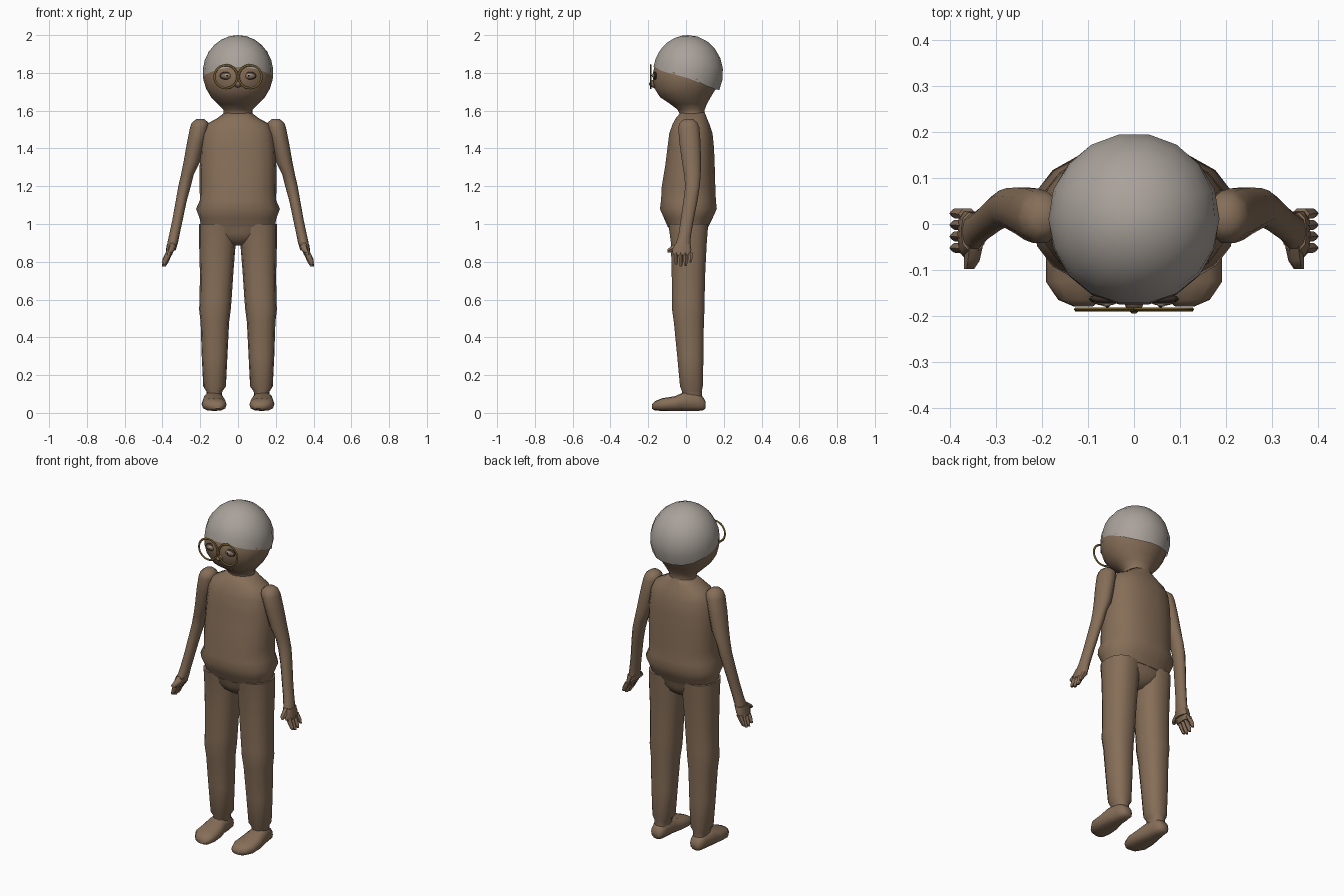
import bpy, bmesh, math


def material(name, rgb):
    m = bpy.data.materials.new(name)
    m.diffuse_color = (*rgb, 1.0)
    return m


BROWN = material("warm_brown", (0.24, 0.157, 0.098))
GREY = material("hair_grey", (0.40, 0.36, 0.325))
BRASS = material("dark_brass", (0.15, 0.098, 0.025))
DARK = material("dark_eye", (0.04, 0.028, 0.02))


def finish(bm, name, mat, mirror=False, angle=55):
    bmesh.ops.recalc_face_normals(bm, faces=bm.faces)
    me = bpy.data.meshes.new(name)
    bm.to_mesh(me)
    bm.free()
    me.materials.append(mat)
    ob = bpy.data.objects.new(name, me)
    bpy.context.collection.objects.link(ob)
    bpy.ops.object.select_all(action='DESELECT')
    ob.select_set(True)
    bpy.context.view_layer.objects.active = ob
    bpy.ops.object.shade_smooth_by_angle(angle=math.radians(angle))
    if mirror:
        ob.modifiers.new("mirror", 'MIRROR').use_mirror_merge = False
    return ob


def bridge(bm, rings):
    n = len(rings[0])
    for r, s in zip(rings, rings[1:]):
        for i in range(n):
            j = (i + 1) % n
            bm.faces.new((r[i], r[j], s[j], s[i]))


def power(v, e):
    return math.copysign(abs(v) ** e, v)


def loft(name, rows, mat, n=14, axis='z', e=1.0, mirror=False):
    """Each row: position on the axis, then low/high bounds across it."""
    bm = bmesh.new()
    rings = []
    for p, a0, a1, b0, b1 in rows:
        ring = []
        for i in range(n):
            t = 2 * math.pi * i / n
            a = (a0 + a1) / 2 + (a1 - a0) / 2 * power(math.cos(t), e)
            b = (b0 + b1) / 2 + (b1 - b0) / 2 * power(math.sin(t), e)
            ring.append(bm.verts.new((a, b, p) if axis == 'z' else (a, p, b)))
        rings.append(ring)
    bridge(bm, rings)
    bm.faces.new(rings[0])
    bm.faces.new(rings[-1])
    return finish(bm, name, mat, mirror)


def sym(rows):
    """Rows with one half width, centred on x = 0."""
    return [(z, -w, w, y0, y1) for z, w, y0, y1 in rows]


# head and neck
loft("head", sym([
    (1.53, .095, -.045, .115), (1.585, .078, -.035, .10), (1.605, .078, -.045, .10),
    (1.635, .108, -.085, .112), (1.67, .142, -.138, .132), (1.715, .168, -.168, .16),
    (1.765, .184, -.178, .183), (1.80, .183, -.178, .185), (1.835, .177, -.169, .178),
    (1.89, .15, -.135, .15), (1.95, .08, -.07, .09)]), BROWN, n=18)

# hair cap with a hairline falling towards the nape
bm = bmesh.new()
N, STEPS = 18, 7
rings = []
for k in range(1, STEPS + 1):
    ring = []
    for i in range(N):
        a = 2 * math.pi * i / N
        hairline = 1.768 - 0.062 * math.sin(a) + 0.004 * math.cos(4 * a)
        th = math.acos((hairline - 1.80) / 0.2) * k / STEPS
        ring.append(bm.verts.new((0.187 * math.sin(th) * math.cos(a),
                                  0.011 + 0.188 * math.sin(th) * math.sin(a),
                                  1.80 + 0.2 * math.cos(th))))
    rings.append(ring)
bridge(bm, rings)
apex = bm.verts.new((0, 0.011, 2.0))
for i in range(N):
    bm.faces.new((apex, rings[0][i], rings[0][(i + 1) % N]))
finish(bm, "hair", GREY)

# nose
loft("nose", [(-.15, -.028, .028, 1.715, 1.775), (-.183, -.017, .017, 1.725, 1.76),
              (-.195, -.005, .005, 1.735, 1.745)], BROWN, n=8, axis='y')


# eyes: dark almond, lid inside it and a small bright ball
def ellipsoid(name, c, r, mat):
    bm = bmesh.new()
    bmesh.ops.create_uvsphere(bm, u_segments=12, v_segments=8, radius=1)
    for v in bm.verts:
        v.co = [c[k] + v.co[k] * r[k] for k in range(3)]
    return finish(bm, name, mat, mirror=True)


ellipsoid("eye_rim", (.062, -.163, 1.785), (.036, .012, .021), DARK)
ellipsoid("eyelid", (.062, -.165, 1.784), (.031, .013, .017), BROWN)
ellipsoid("eyeball", (.06, -.172, 1.785), (.013, .008, .011), GREY)
ellipsoid("pupil", (.058, -.178, 1.785), (.005, .004, .005), DARK)

# spectacles: two touching round rims
bm = bmesh.new()
R, W, M = 0.061, 0.006, 28
rings = []
for i in range(M + 1):
    t = 2 * math.pi * i / M
    rings.append([bm.verts.new((.064 + (R + W * math.cos(u)) * math.cos(t),
                                -.186 + .0045 * math.sin(u),
                                1.78 + (R + W * math.cos(u)) * math.sin(t)))
                  for u in [math.pi * k / 3 for k in range(6)]])
bridge(bm, rings)
bmesh.ops.remove_doubles(bm, verts=bm.verts, dist=1e-5)
finish(bm, "spectacle_rim", BRASS, mirror=True)

# torso with flared hem
loft("torso", sym([
    (.985, .195, -.098, .12), (1.03, .203, -.118, .142), (1.08, .222, -.14, .165),
    (1.125, .202, -.134, .160), (1.20, .203, -.13, .157), (1.30, .203, -.113, .154),
    (1.40, .199, -.10, .15), (1.48, .188, -.09, .142), (1.53, .165, -.072, .125),
    (1.56, .11, -.055, .112), (1.59, .07, -.03, .10)]), BROWN, n=18, e=0.85)

# hips
loft("hips", sym([(.885, .035, -.03, .055), (.915, .11, -.07, .095), (.95, .185, -.085, .11),
                  (1.04, .20, -.105, .13)]), BROWN, n=16, e=0.85)

# legs
loft("leg", [
    (.085, .085, .165, -.02, .085), (.115, .083, .168, -.022, .085), (.14, .064, .184, -.033, .09),
    (.30, .056, .192, -.048, .094), (.48, .047, .198, -.066, .096), (.55, .038, .206, -.076, .10),
    (.60, .034, .203, -.075, .10), (.75, .024, .202, -.078, .104), (.90, .012, .206, -.082, .112),
    (1.00, .006, .206, -.095, .12)], BROWN, n=14, e=0.85, mirror=True)

# feet
loft("foot", [
    (-.18, .09, .13, .022, .045), (-.165, .072, .165, .013, .062), (-.125, .06, .192, .01, .078),
    (-.06, .063, .192, .01, .088), (-.01, .075, .185, .01, .11), (.055, .083, .172, .01, .11),
    (.09, .09, .165, .013, .085), (.104, .105, .15, .025, .06)],
    BROWN, n=12, axis='y', e=0.8, mirror=True)

# arms
loft("arm", [
    (.86, .330, .378, -.072, .028), (.90, .318, .374, -.055, .025), (.94, .310, .365, -.042, .028),
    (1.02, .293, .348, -.03, .042), (1.12, .272, .330, -.016, .062), (1.20, .250, .316, -.006, .075),
    (1.26, .235, .302, -.012, .08), (1.33, .200, .288, -.024, .082), (1.43, .175, .270, -.038, .08),
    (1.51, .155, .254, -.044, .074), (1.535, .155, .246, -.035, .064), (1.555, .178, .222, -.012, .04)],
    BROWN, n=10, mirror=True)

# palm and fingers
loft("palm", [(.835, .350, .384, -.07, .026), (.865, .337, .381, -.075, .03),
              (.895, .322, .376, -.058, .026)], BROWN, n=10, e=0.7, mirror=True)
for i, tip in enumerate((.785, .775, .778, .795)):
    y = -.053 + .025 * i
    loft("finger_%d" % (i + 1), [
        (tip, .383, .402, y - .006, y + .008), (tip + .02, .370, .399, y - .011, y + .013),
        (.85, .344, .382, y - .013, y + .013)], BROWN, n=6, mirror=True)
loft("thumb", [(-.098, .348, .370, .848, .868), (-.08, .336, .370, .848, .883),
               (-.035, .326, .366, .865, .915)], BROWN, n=6, axis='y', mirror=True)
